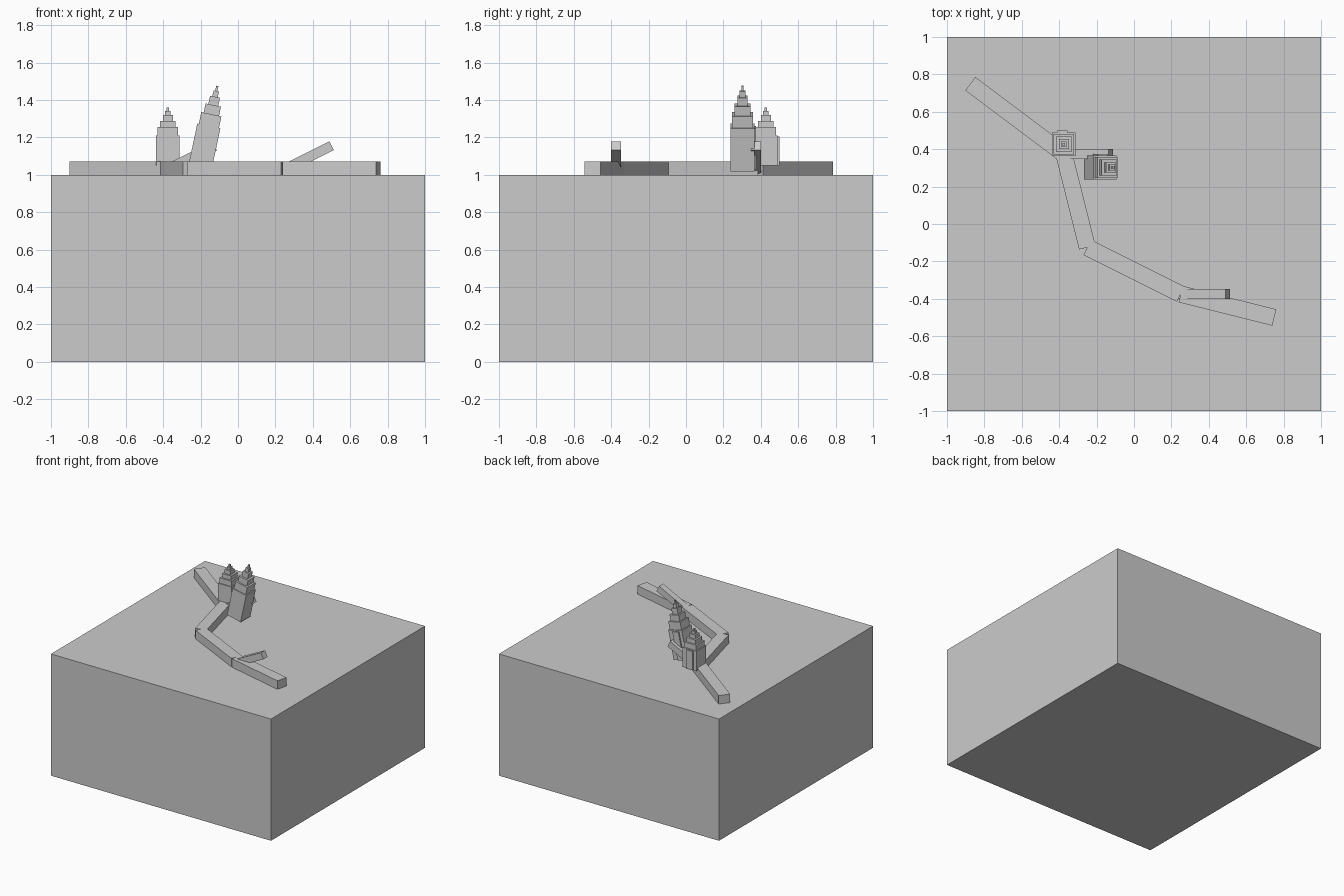
import bpy, bmesh, math
from mathutils import Matrix, Vector

if "Cube" in bpy.data.objects:
    bpy.data.objects.remove(bpy.data.objects["Cube"])

grey = bpy.data.materials.new("light_grey")
grey.diffuse_color = (0.6, 0.6, 0.6, 1)
grey.use_nodes = True
grey.node_tree.nodes["Principled BSDF"].inputs["Base Color"].default_value = grey.diffuse_color


def make(name, boxes, matrix=None):
    """Object built from boxes given as (centre, size)."""
    bm = bmesh.new()
    for centre, size in boxes:
        m = Matrix.Translation(centre) @ Matrix.Diagonal((*size, 1))
        bmesh.ops.create_cube(bm, size=1, matrix=m)
    me = bpy.data.meshes.new(name)
    bm.to_mesh(me)
    bm.free()
    me.materials.append(grey)
    ob = bpy.data.objects.new(name, me)
    bpy.context.collection.objects.link(ob)
    if matrix:
        ob.matrix_world = matrix
    return ob


# ground block
make("ground_block", [((0, 0, 0.5), (2, 2, 1))])

# winding wall: one bar for each stretch of the path
path = [(-0.875, 0.75), (-0.375, 0.375), (-0.25, -0.125), (0.25, -0.375), (0.75, -0.5)]
for i, (a, b) in enumerate(zip(path, path[1:])):
    a, b = Vector(a), Vector(b)
    d, mid = b - a, (a + b) / 2
    m = Matrix.Translation((mid.x, mid.y, 1.035)) @ Matrix.Rotation(math.atan2(d.y, d.x), 4, 'Z')
    make(f"wall_segment_{i + 1}", [((0, 0, 0), (d.length, 0.09, 0.07))], m)

# sloping beams rising from two of the path corners
for i, (x, y) in enumerate([path[1], path[3]]):
    m = Matrix.Translation((x, y, 1.03)) @ Matrix.Rotation(-math.atan(0.5), 4, 'Y')
    make(f"sloping_beam_{i + 1}", [((0.14, 0, 0), (0.28, 0.053, 0.053))], m)

# stepped towers: (half width, top as a fraction of the height)
tiers = [(0.063, 0.52), (0.055, 0.66), (0.042, 0.77), (0.027, 0.87), (0.015, 0.94), (0.006, 1.0)]


def tower(name, loc, height, lean):
    boxes, z0 = [], 0
    for half, top in tiers:
        z1 = top * height
        boxes.append(((0, 0, (z0 + z1) / 2), (2 * half, 2 * half, z1 - z0)))
        z0 = z1
    # shallow panel on the back of the base
    hp = 0.5 * height
    boxes.append(((-0.008, 0.063, hp / 2), (0.056, 0.02, hp)))
    make(name, boxes, Matrix.Translation(loc) @ Matrix.Rotation(math.radians(lean), 4, 'Y'))


tower("upright_tower", (-0.375, 0.427, 1.05), 0.31, 0)
tower("leaning_tower", (-0.205, 0.302, 1.03), 0.455, 12)
